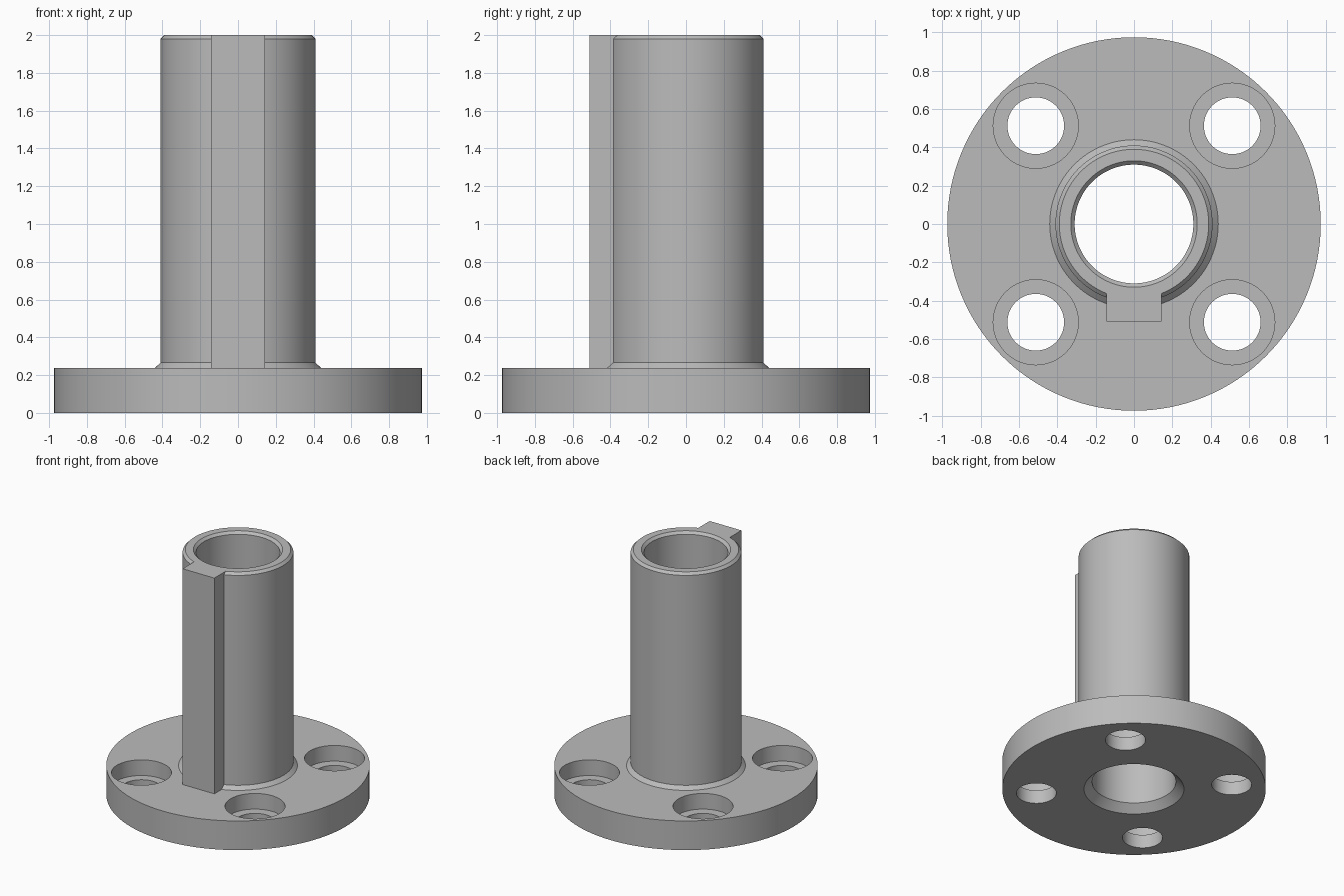
import bpy, bmesh, math

if "Cube" in bpy.data.objects:
    bpy.data.objects.remove(bpy.data.objects["Cube"])

SEGMENTS = 128
FLANGE_TOP = 0.238
HOLE_OFFSET = 0.513

steel = bpy.data.materials.new("grey_steel")
steel.use_nodes = True
grey = (0.5, 0.5, 0.5, 1)
steel.diffuse_color = grey
steel.node_tree.nodes["Principled BSDF"].inputs["Base Color"].default_value = grey


def finish(name, bm):
    bmesh.ops.recalc_face_normals(bm, faces=bm.faces[:])
    mesh = bpy.data.meshes.new(name)
    bm.to_mesh(mesh)
    bm.free()
    mesh.materials.append(steel)
    obj = bpy.data.objects.new(name, mesh)
    bpy.context.collection.objects.link(obj)
    return obj


def lathe(name, profile, x=0, y=0, closed=True):
    """Revolve an (r, z) profile; open profiles get capped ends."""
    bm = bmesh.new()
    angles = [2 * math.pi * i / SEGMENTS for i in range(SEGMENTS)]
    rings = [[bm.verts.new((x + r * math.cos(a), y + r * math.sin(a), z))
              for a in angles] for r, z in profile]
    pairs = list(zip(rings, rings[1:]))
    if closed:
        pairs.append((rings[-1], rings[0]))
    else:
        bm.faces.new(rings[0])
        bm.faces.new(rings[-1])
    for low, high in pairs:
        for i in range(SEGMENTS):
            j = (i + 1) % SEGMENTS
            bm.faces.new((low[i], low[j], high[j], high[i]))
    return finish(name, bm)


def box(name, low, high):
    bm = bmesh.new()
    bmesh.ops.create_cube(bm, size=1)
    for v in bm.verts:
        v.co = [low[k] if v.co[k] < 0 else high[k] for k in range(3)]
    return finish(name, bm)


def combine(target, tool, operation):
    mod = target.modifiers.new(operation, "BOOLEAN")
    mod.operation = operation
    mod.solver = "EXACT"
    mod.object = tool
    bpy.context.view_layer.objects.active = target
    bpy.ops.object.modifier_apply(modifier=mod.name)
    bpy.data.objects.remove(tool)


# Flange and hollow sleeve, with chamfered bore, rim and foot
body = lathe("flanged_sleeve", [
    (0.37, 0), (0.975, 0), (0.975, FLANGE_TOP), (0.44, FLANGE_TOP),
    (0.41, 0.266), (0.41, 1.98), (0.39, 2), (0.33, 2),
    (0.31, 1.98), (0.31, 0.06)])

# Key running the full height of the sleeve
key = box("key", (-0.143, -0.51, 0.15), (0.143, -0.35, 2))
combine(body, key, "UNION")

# Four counterbored bolt holes
for sx in (-1, 1):
    for sy in (-1, 1):
        cutter = lathe("bolt_hole", [
            (0.148, -0.1), (0.148, 0.11), (0.222, 0.11), (0.222, 0.4)],
            sx * HOLE_OFFSET, sy * HOLE_OFFSET, closed=False)
        combine(body, cutter, "DIFFERENCE")

# Smooth curved walls, crisp rims
bpy.ops.object.select_all(action="DESELECT")
body.select_set(True)
bpy.context.view_layer.objects.active = body
bpy.ops.object.shade_smooth_by_angle(angle=math.radians(30))
